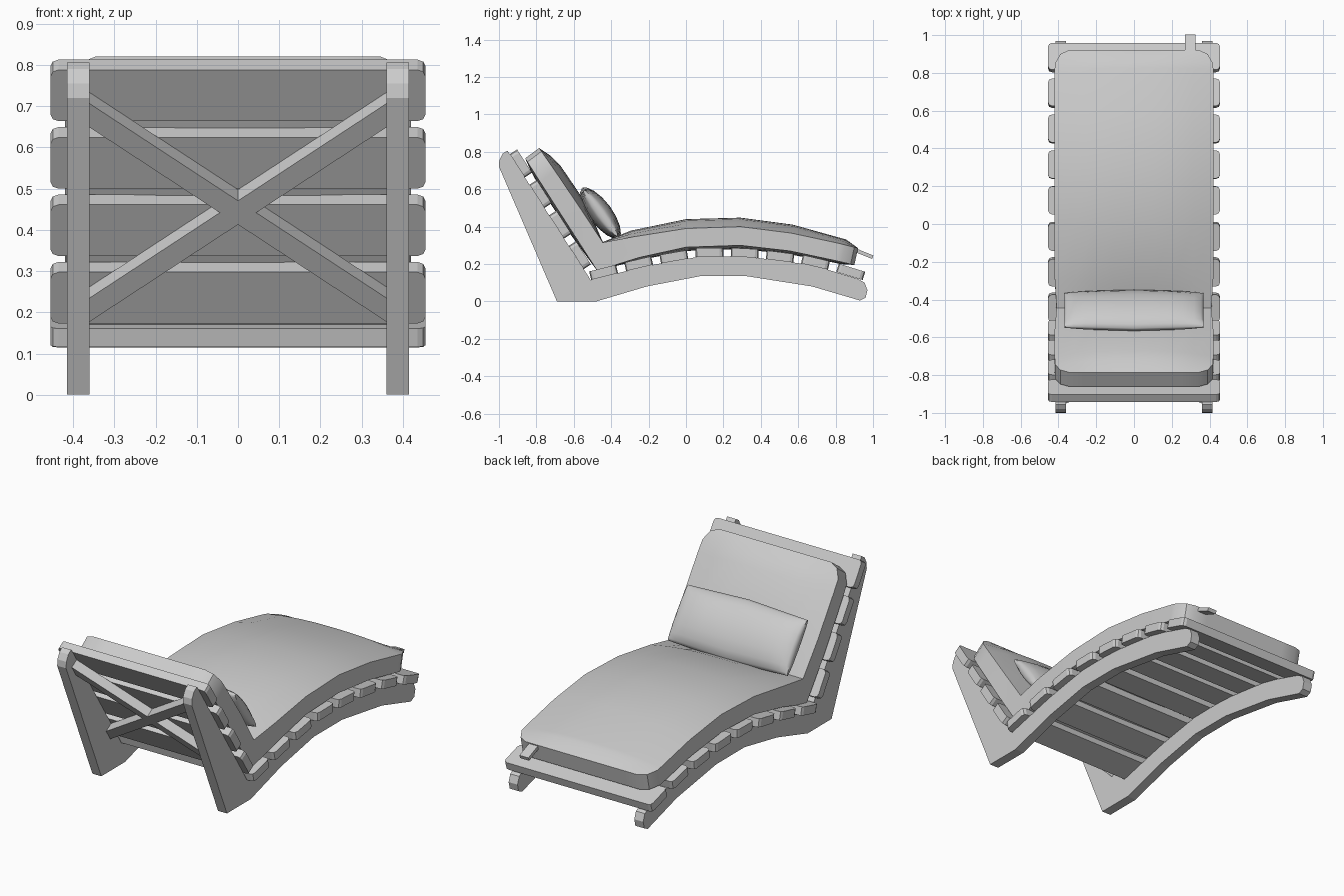
import bpy, bmesh, math
from mathutils import Matrix, Vector

cube = bpy.data.objects.get("Cube")
if cube:
    bpy.data.objects.remove(cube, do_unlink=True)

# One plain material
grey = bpy.data.materials.new("light_grey")
grey.use_nodes = True
colour = (0.6, 0.6, 0.6, 1)
grey.diffuse_color = colour
grey.node_tree.nodes["Principled BSDF"].inputs["Base Color"].default_value = colour


def finish(name, bm, smooth=0):
    bmesh.ops.recalc_face_normals(bm, faces=bm.faces)
    mesh = bpy.data.meshes.new(name)
    bm.to_mesh(mesh)
    bm.free()
    mesh.materials.append(grey)
    ob = bpy.data.objects.new(name, mesh)
    bpy.context.collection.objects.link(ob)
    if smooth:
        bpy.ops.object.select_all(action='DESELECT')
        ob.select_set(True)
        bpy.context.view_layer.objects.active = ob
        bpy.ops.object.shade_smooth_by_angle(angle=math.radians(smooth))
    return ob


def board(name, centre, size, rotation, corner=0):
    """Box with corners rounded in plan, then turned and placed."""
    bm = bmesh.new()
    bmesh.ops.create_cube(bm, size=1, matrix=Matrix.Diagonal((*size, 1)))
    if corner:
        upright = [e for e in bm.edges
                   if abs((e.verts[0].co - e.verts[1].co).z) > size[2] / 2]
        bmesh.ops.bevel(bm, geom=upright, offset=corner, segments=2,
                        profile=0.5, affect='EDGES')
    bm.transform(Matrix.Translation(centre) @ rotation.to_4x4())
    return finish(name, bm)


def loft(name, rings, smooth):
    """Closed skin through equal rings of points, capped at both ends."""
    bm = bmesh.new()
    rows = [[bm.verts.new(p) for p in ring] for ring in rings]
    for a, b in zip(rows, rows[1:]):
        for i in range(len(a)):
            j = (i + 1) % len(a)
            bm.faces.new((a[i], a[j], b[j], b[i]))
    # Cap strips join the upper half of the ring to the lower half
    for row in (rows[0], rows[-1]):
        n = len(row)
        for i in range(n // 2 - 1):
            bm.faces.new((row[i], row[i + 1], row[n - 2 - i], row[n - 1 - i]))
    return finish(name, bm, smooth)


# Side rails: one bent profile, extruded on each side
seat_line = [(-0.51, 0.115), (-0.21, 0.19), (0.075, 0.24),
             (0.325, 0.24), (0.675, 0.195), (0.92, 0.12)]
under_line = [(0.955, 0.1), (0.97, 0.06), (0.96, 0.02), (0.93, 0.005),
              (0.675, 0.08), (0.325, 0.135), (0.075, 0.135), (-0.21, 0.08),
              (-0.48, 0), (-0.69, 0)]
back_end = [(-1, 0.72), (-0.998, 0.755), (-0.98, 0.79), (-0.955, 0.806),
            (-0.94, 0.785)]
for side, x in (("left", 0.36), ("right", -0.415)):
    bm = bmesh.new()
    face = bm.faces.new([bm.verts.new((x, y, z))
                         for y, z in seat_line + under_line + back_end])
    grown = bmesh.ops.extrude_face_region(bm, geom=[face])["geom"]
    bmesh.ops.translate(bm, vec=(0.055, 0, 0),
                        verts=[v for v in grown if isinstance(v, bmesh.types.BMVert)])
    finish(side + "_side_rail", bm)


# Seat slats follow the top of the rails
def seat_height(y):
    for (y0, z0), (y1, z1) in zip(seat_line, seat_line[1:]):
        if y <= y1:
            return z0 + (z1 - z0) * (y - y0) / (y1 - y0)
    return seat_line[-1][1]


slat_size = (0.91, 0.148, 0.046)
for i in range(8):
    y = -0.435 + i * 0.187
    z0, z1 = seat_height(y - 0.06), seat_height(min(y + 0.06, 0.92))
    tilt = math.atan2(z1 - z0, min(y + 0.06, 0.92) - y + 0.06)
    z = (z0 + z1) / 2
    board(f"seat_slat_{i + 1}",
          (0, y - math.sin(tilt) * 0.023, z + math.cos(tilt) * 0.023),
          slat_size, Matrix.Rotation(tilt, 3, 'X'), 0.02)

# Backrest slats, laid on the sloping part of the rails
up = Vector((0, -0.54, 0.84)).normalized()
out = Vector((0, 0.84, 0.54)).normalized()


def on_back(z, offset):
    return Vector((0, -0.94 + (0.785 - z) * 0.642, z)) + out * offset


lean = Matrix.Rotation(math.atan2(-0.84, 0.54), 3, 'X')
for i in range(4):
    board(f"back_slat_{i + 1}", on_back(0.235 + i * 0.1635, 0.023),
          slat_size, lean, 0.02)

# Crossed braces behind the backrest
for side, s in (("left", 1), ("right", -1)):
    low, high = on_back(0.23, -0.026), on_back(0.708, -0.026)
    low.x, high.x = -0.365 * s, 0.365 * s
    along = (high - low).normalized()
    across = out.cross(along)
    turn = Matrix((along, across, out)).transposed()
    board(side + "_cross_brace", (low + high) / 2,
          ((high - low).length + 0.03, 0.054, 0.05), turn)

# Mattress: stations of lower edge, upper edge and bulge
stations = [((-0.86, 0.765), (-0.785, 0.82), 0),
            ((-0.78, 0.639), (-0.702, 0.7), 0.04),
            ((-0.62, 0.39), (-0.56, 0.49), 0.045),
            ((-0.475, 0.165), (-0.445, 0.315), 0.003),
            ((-0.25, 0.235), (-0.285, 0.345), 0.035),
            ((0, 0.29), (0, 0.39), 0.05),
            ((0.29, 0.3), (0.29, 0.4), 0.048),
            ((0.555, 0.27), (0.565, 0.365), 0.046),
            ((0.8, 0.218), (0.82, 0.31), 0.03),
            ((0.9, 0.195), (0.92, 0.285), 0)]


def blend(a, b, t):
    mix = [tuple(p + (q - p) * t for p, q in zip(a[k], b[k])) for k in (0, 1)]
    return (*mix, a[2] + (b[2] - a[2]) * min(1, t * 1.4))


# Extra stations round off the four corners
first, last = stations[:2], stations[-2:][::-1]
head = [(blend(*first, t), w) for t, w in ((0, 0.345), (0.15, 0.39), (0.5, 0.418))]
foot = [(blend(*last, t), w) for t, w in ((0.7, 0.418), (0.2, 0.39), (0, 0.345))]
body = [(s, 0.41 if s[2] < 0.01 else 0.42) for s in stations[1:-1]]
steps = [k / 4 - 1 for k in range(9)]
rings = []
for (lower, upper, bulge), width in head + body + foot:
    lo, hi = Vector((0, *lower)), Vector((0, *upper))
    lift = (hi - lo).normalized()
    ring = []
    for base, gain, order in ((hi, 1, steps), (lo, -0.4, steps[::-1])):
        for s in order:
            p = base + lift * gain * bulge * (1 - abs(s) ** 2.5)
            ring.append((s * width, p.y, p.z))
    rings.append(ring)
loft("mattress", rings, 35)

# Head pillow: lens section, slightly barrelled along its length
axis = Vector((0, -0.59, 0.8)).normalized()
normal = Vector((0, 0.8, 0.59)).normalized()
middle = Vector((0, -0.457, 0.472))
rings = []
for k in range(13):
    s = math.sin((k / 6 - 1) * math.pi / 2)
    half = 0.15 + 0.016 * (1 - abs(s))
    thick = 0.012 + 0.046 * (1 - s ** 4) ** 0.6
    ring = []
    for sign, order in ((1, steps), (-1, steps[::-1])):
        for v in order:
            v = math.sin(v * math.pi / 2)
            h = sign * (0.004 + thick * (1 - v * v) ** 0.6)
            ring.append(middle + axis * v * half + normal * h + Vector((s * 0.368, 0, 0)))
    rings.append(ring)
loft("head_pillow", rings, 50)

# Pull tab at the foot end
board("pull_tab", (0.298, 0.95, 0.256), (0.055, 0.105, 0.02),
      Matrix.Rotation(math.radians(-22), 3, 'X'))
